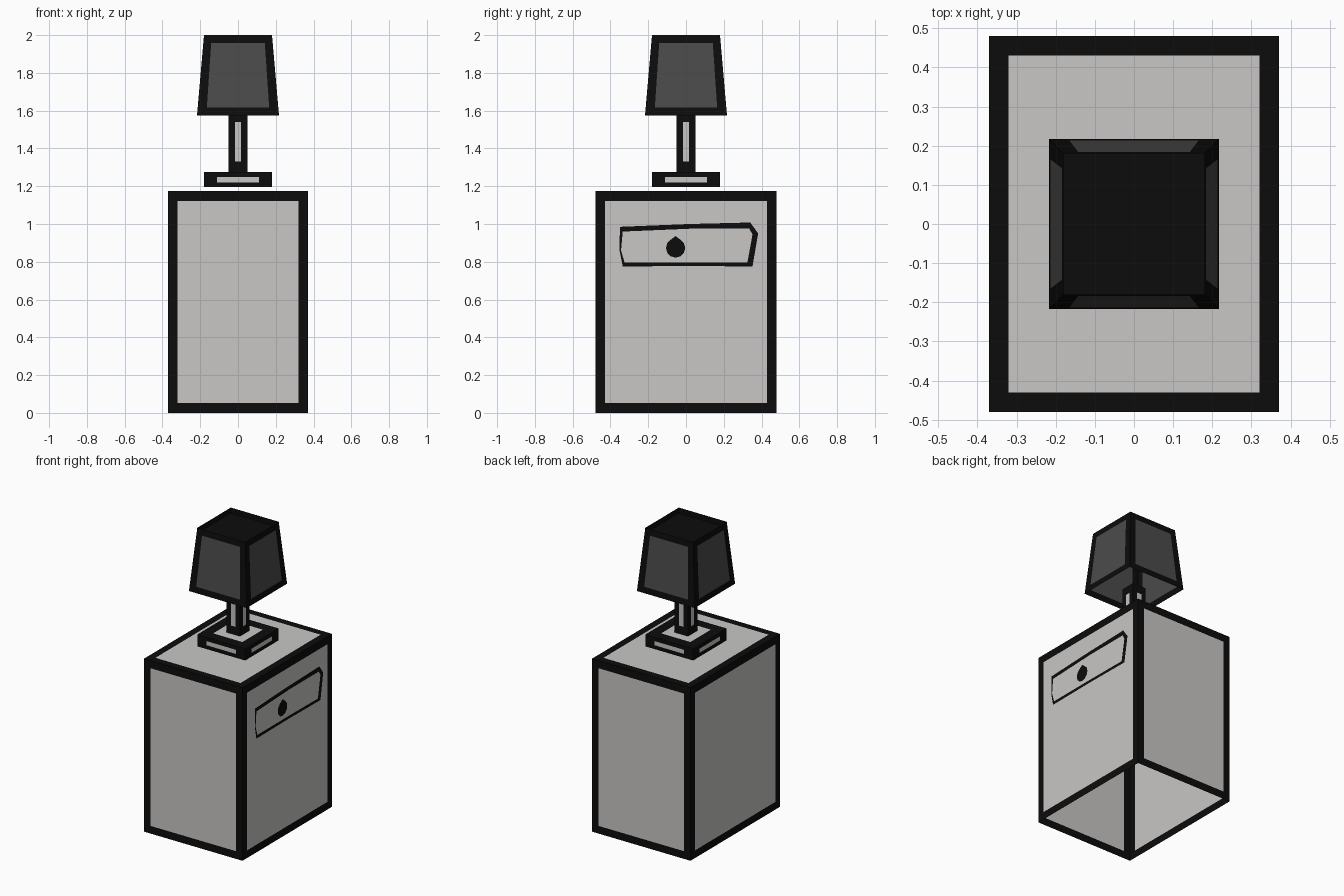
import bpy, bmesh, math
from mathutils import Vector

if "Cube" in bpy.data.objects:
    bpy.data.objects.remove(bpy.data.objects["Cube"])


def material(name, rgb):
    m = bpy.data.materials.new(name)
    m.diffuse_color = (*rgb, 1)
    m.use_nodes = True
    m.node_tree.nodes["Principled BSDF"].inputs["Base Color"].default_value = m.diffuse_color
    return m


BLACK = material("ink black", (0.0037, 0.0037, 0.0037))
PALE = material("pale grey", (0.58, 0.572, 0.558))
DARK = material("dark grey", (0.07, 0.07, 0.07))


def finish(name, bm, mats):
    bmesh.ops.remove_doubles(bm, verts=bm.verts[:], dist=1e-5)
    me = bpy.data.meshes.new(name)
    bm.to_mesh(me)
    bm.free()
    for m in mats:
        me.materials.append(m)
    ob = bpy.data.objects.new(name, me)
    bpy.context.collection.objects.link(ob)
    return ob


def framed_quad(bm, c, mu, mv):
    """Quad with a black frame (margins mu, mv in units) and a coloured panel."""
    w = ((c[1] - c[0]).length + (c[2] - c[3]).length) / 2
    h = (c[3] - c[0]).length
    u, v = mu / w, mv / h

    def at(s, t):
        return c[0].lerp(c[1], s).lerp(c[3].lerp(c[2], s), t)
    outer = [bm.verts.new(p) for p in c]
    inner = [bm.verts.new(at(s, t)) for s, t in
             ((u, v), (1 - u, v), (1 - u, 1 - v), (u, 1 - v))]
    for i in range(4):
        j = (i + 1) % 4
        bm.faces.new((outer[i], outer[j], inner[j], inner[i]))
    bm.faces.new(inner).material_index = 1


def framed_block(name, low, z0, high, z1, panel, side, top=None, bottom=None):
    """Four framed walls, optional framed lid and floor."""
    signs = ((-1, -1), (1, -1), (1, 1), (-1, 1))
    b = [Vector((low[0] * x, low[1] * y, z0)) for x, y in signs]
    t = [Vector((high[0] * x, high[1] * y, z1)) for x, y in signs]
    bm = bmesh.new()
    for i in range(4):
        j = (i + 1) % 4
        framed_quad(bm, [b[i], b[j], t[j], t[i]], *side)
    if top:
        framed_quad(bm, t, *top)
    if bottom:
        framed_quad(bm, b[::-1], *bottom)
    return finish(name, bm, [BLACK, panel])


# Cabinet, open underneath
framed_block("cabinet", (0.37, 0.48), 0, (0.37, 0.48), 1.175, PALE,
             (0.05, 0.052), top=(0.05, 0.05))

# Lamp base, pole and open-bottomed shade
framed_block("lamp_base", (0.18, 0.18), 1.195, (0.18, 0.18), 1.275, PALE,
             (0.07, 0.026), top=(0.07, 0.07), bottom=(0.07, 0.07))
framed_block("lamp_pole", (0.05, 0.05), 1.275, (0.05, 0.05), 1.595, PALE,
             (0.033, 0.055), top=(0.033, 0.033))
framed_block("lamp_shade", (0.217, 0.217), 1.575, (0.18, 0.18), 2.0, DARK,
             (0.045, 0.042))

# Black cap set just inside the shade's top rim
bm = bmesh.new()
bmesh.ops.create_grid(bm, x_segments=1, y_segments=1, size=0.183)
bmesh.ops.translate(bm, verts=bm.verts[:], vec=(0, 0, 1.96))
finish("shade_cap", bm, [BLACK])

# Hand-drawn drawer outline on the right side: (outer y, z, inner y, z)
X = 0.373
outline = [(-0.35, 0.985, -0.335, 0.96), (0.02, 1.0, 0.02, 0.975),
           (0.34, 1.008, 0.335, 0.975), (0.382, 0.95, 0.352, 0.945),
           (0.352, 0.775, 0.325, 0.795), (0.02, 0.778, 0.02, 0.797),
           (-0.335, 0.775, -0.325, 0.796), (-0.352, 0.86, -0.344, 0.86)]
bm = bmesh.new()
out = [bm.verts.new((X, p[0], p[1])) for p in outline]
inn = [bm.verts.new((X, p[2], p[3])) for p in outline]
for i in range(len(outline)):
    j = (i + 1) % len(outline)
    bm.faces.new((out[i], inn[i], inn[j], out[j]))
bmesh.ops.recalc_face_normals(bm, faces=bm.faces[:])
for f in bm.faces:
    f.normal_update()
    if f.normal.x < 0:
        f.normal_flip()
finish("drawer_outline", bm, [BLACK])

# Painted drawer knob, slightly pointed at the top
bm = bmesh.new()
knob = []
for k in range(12):
    a = math.tau * k / 12
    r = 0.063 if k == 3 else 0.051
    knob.append(bm.verts.new((X, -0.055 + r * math.cos(a), 0.873 + r * math.sin(a))))
bm.faces.new(knob)
finish("drawer_knob", bm, [BLACK])
